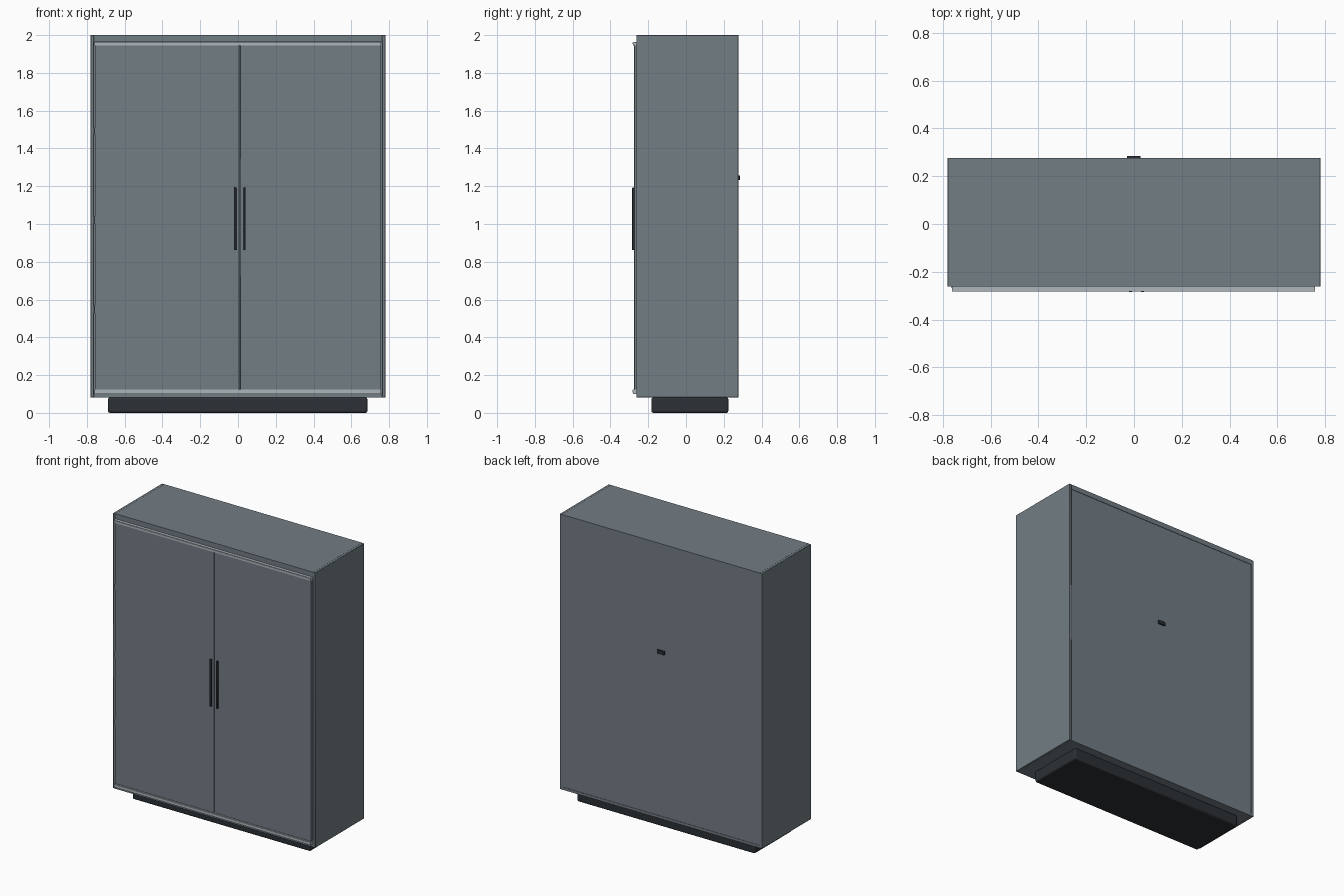
import bpy

if "Cube" in bpy.data.objects:
    bpy.data.objects.remove(bpy.data.objects["Cube"])


def mat(name, rgb):
    m = bpy.data.materials.new(name)
    m.diffuse_color = (*rgb, 1)
    m.use_nodes = True
    m.node_tree.nodes["Principled BSDF"].inputs["Base Color"].default_value = m.diffuse_color
    return m


BODY = mat("slate_paint", (0.17, 0.205, 0.23))
RAIL = mat("light_metal", (0.42, 0.47, 0.50))
DARK = mat("dark_metal", (0.025, 0.03, 0.035))


def box(name, x, y, z, material, bevel=0.0, segments=2):
    """Box from (min, max) ranges on each axis, with optional edge rounding."""
    bpy.ops.mesh.primitive_cube_add(
        size=1, location=[(r[0] + r[1]) / 2 for r in (x, y, z)])
    ob = bpy.context.object
    ob.name = name
    ob.scale = [r[1] - r[0] for r in (x, y, z)]
    bpy.ops.object.transform_apply(location=False, rotation=False, scale=True)
    ob.data.materials.append(material)
    if bevel:
        b = ob.modifiers.new("rounding", 'BEVEL')
        b.width, b.segments = bevel, segments
        bpy.ops.object.shade_smooth_by_angle()
    return ob


# Cabinet carcass: sides, top, bottom and back
DEPTH = (-0.262, 0.277)
for side, s in (("left", -1), ("right", 1)):
    box(side + "_side_panel", sorted((s * 0.763, s * 0.78)), DEPTH, (0.082, 2.0), BODY, 0.001, 1)
box("top_panel", (-0.763, 0.763), DEPTH, (1.965, 2.0), BODY)
box("bottom_panel", (-0.763, 0.763), DEPTH, (0.082, 0.10), BODY)
box("back_panel", (-0.763, 0.763), (0.262, 0.274), (0.10, 1.965), BODY)

# Recessed plinth
box("plinth", (-0.688, 0.685), (-0.183, 0.224), (0, 0.082), DARK, 0.01, 3)

# Sliding rails above and below the doors
for name, z in (("top_rail", (1.945, 1.964)), ("bottom_rail", (0.101, 0.124))):
    box(name, (-0.761, 0.758), (-0.281, -0.235), z, RAIL)
    box(name + "_lip", (-0.761, 0.758), (-0.283, -0.279),
        (z[0] + 0.007, z[1] - 0.004), RAIL)

# Doors
box("left_door", (-0.757, 0.007), (-0.274, -0.25), (0.124, 1.946), BODY, 0.001, 1)
box("right_door", (0.011, 0.755), (-0.274, -0.25), (0.124, 1.946), BODY, 0.001, 1)

# Long pull handles
for name, x in (("left_handle", (-0.022, -0.009)), ("right_handle", (0.030, 0.041))):
    box(name, x, (-0.285, -0.272), (0.862, 1.192), DARK, 0.002)

# Hinges in the gap at the left edge
for i, z in enumerate((0.55, 1.02, 1.49)):
    box(f"hinge_{i + 1}", (-0.764, -0.757), (-0.268, -0.245), (z - 0.02, z + 0.02), DARK)

# Small plate on the back
box("back_plate", (-0.03, 0.027), (0.272, 0.285), (1.232, 1.257), DARK, 0.002)
